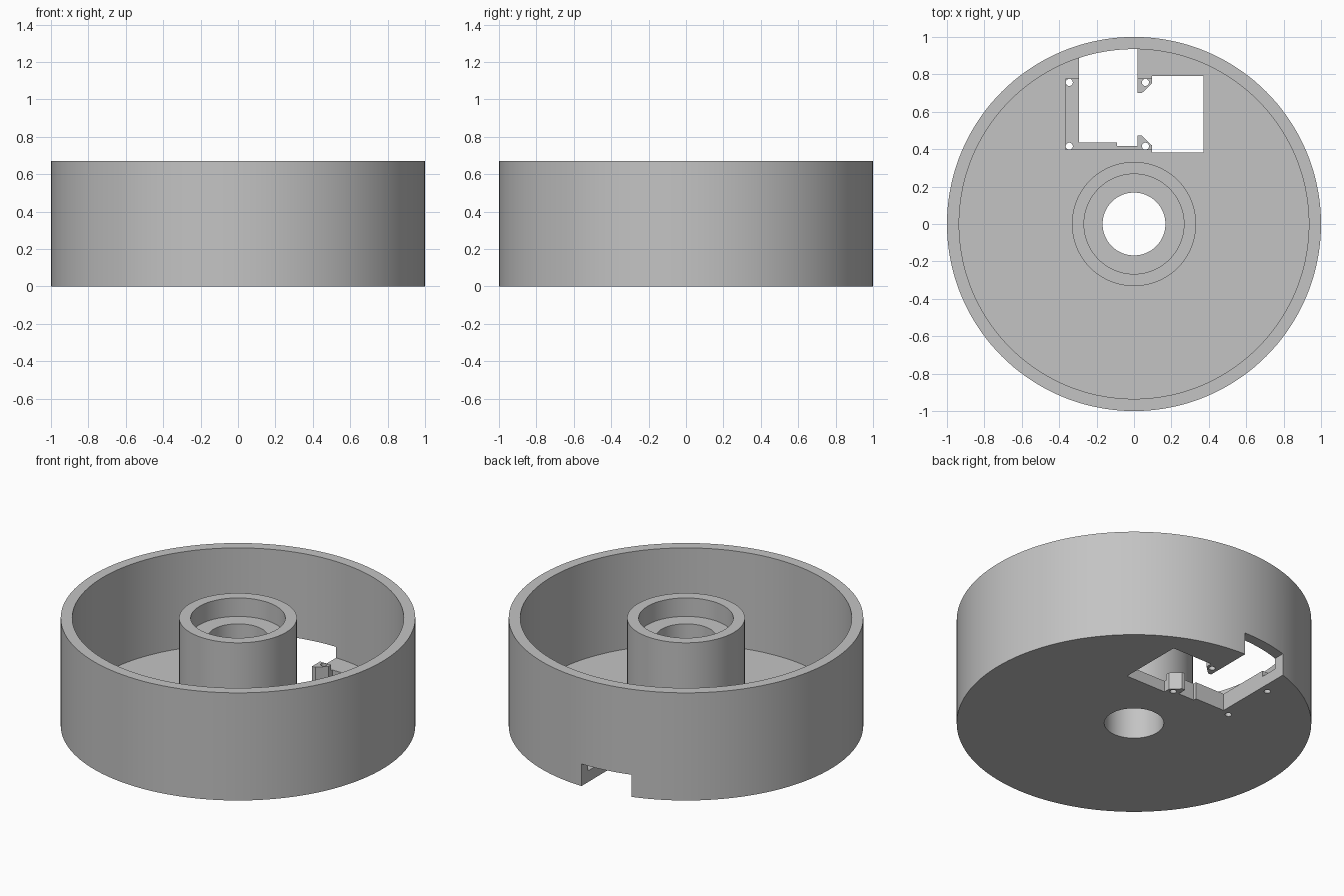
import bpy, bmesh
from math import tau, cos, sin, radians
from mathutils import Vector

if "Cube" in bpy.data.objects:
    bpy.data.objects.remove(bpy.data.objects["Cube"])

FLOOR, HEIGHT = 0.07, 0.67
FRAME_TOP, NOTCH_TOP = 0.107, 0.138

grey = bpy.data.materials.new("plain_grey")
grey.use_nodes = True
colour = (0.55, 0.55, 0.55, 1)
grey.diffuse_color = colour
grey.node_tree.nodes["Principled BSDF"].inputs["Base Color"].default_value = colour


def make_object(name, bm):
    bmesh.ops.recalc_face_normals(bm, faces=bm.faces[:])
    mesh = bpy.data.meshes.new(name)
    bm.to_mesh(mesh)
    bm.free()
    mesh.materials.append(grey)
    obj = bpy.data.objects.new(name, mesh)
    bpy.context.collection.objects.link(obj)
    return obj


def lathe(name, profile, segments):
    """Revolve a closed (radius, height) profile around z."""
    bm = bmesh.new()
    verts = [bm.verts.new((r, 0, z)) for r, z in profile]
    edges = [bm.edges.new((v, verts[i - 1])) for i, v in enumerate(verts)]
    bmesh.ops.spin(bm, geom=verts + edges, cent=(0, 0, 0), axis=(0, 0, 1),
                   angle=tau, steps=segments, use_merge=True)
    bmesh.ops.remove_doubles(bm, verts=bm.verts[:], dist=1e-5)
    return make_object(name, bm)


def prism(name, outlines, z0, z1):
    """Extrude one or more flat outlines from z0 up to z1."""
    bm = bmesh.new()
    for outline in outlines:
        face = bm.faces.new([bm.verts.new((x, y, z0)) for x, y in outline])
        top = bmesh.ops.extrude_face_region(bm, geom=[face])["geom"]
        bmesh.ops.translate(bm, vec=Vector((0, 0, z1 - z0)),
                            verts=[g for g in top if isinstance(g, bmesh.types.BMVert)])
    return make_object(name, bm)


def combine(target, tool, operation):
    mod = target.modifiers.new(operation.lower(), "BOOLEAN")
    mod.operation, mod.object, mod.solver = operation, tool, "EXACT"
    bpy.context.view_layer.objects.active = target
    bpy.ops.object.modifier_apply(modifier=mod.name)
    bpy.data.objects.remove(tool)


# Round tray with a raised hub, counterbore and through bore
tray = lathe("round_housing", [
    (0.168, 0), (1, 0), (1, HEIGHT), (0.935, HEIGHT), (0.935, FLOOR),
    (0.332, FLOOR), (0.332, HEIGHT), (0.267, HEIGHT), (0.267, 0.555), (0.168, 0.555)], 144)

# Raised mounting frame on the floor
left, right, front, back = -0.366, 0.096, 0.396, 0.778
frame = prism("mounting_frame",
              [[(left, front), (right, front), (right, back), (left, back)]], 0.03, FRAME_TOP)
combine(tray, frame, "UNION")

# Stepped opening through the floor, running out through the back wall
opening = prism("opening_cutter", [[
    (-0.294, 1.1), (-0.294, 0.436), (-0.09, 0.436), (-0.09, 0.417), (0.02, 0.417),
    (0.02, 0.473), (0.042, 0.473), (right, 0.42), (right, 0.382), (0.372, 0.382),
    (0.372, 0.791), (right, 0.791), (right, 0.751), (0.042, 0.7), (0.02, 0.7),
    (0.02, 1.1)]], -0.1, NOTCH_TOP)
combine(tray, opening, "DIFFERENCE")

# Four screw holes at the frame corners
holes = prism("screw_hole_cutter", [
    [(x + 0.019 * cos(tau * i / 20), y + 0.019 * sin(tau * i / 20)) for i in range(20)]
    for x in (-0.346, 0.061) for y in (0.416, 0.757)], -0.1, 0.3)
combine(tray, holes, "DIFFERENCE")

# Smooth round walls, crisp edges
bpy.ops.object.select_all(action="DESELECT")
tray.select_set(True)
bpy.context.view_layer.objects.active = tray
bpy.ops.object.shade_smooth_by_angle(angle=radians(30))
